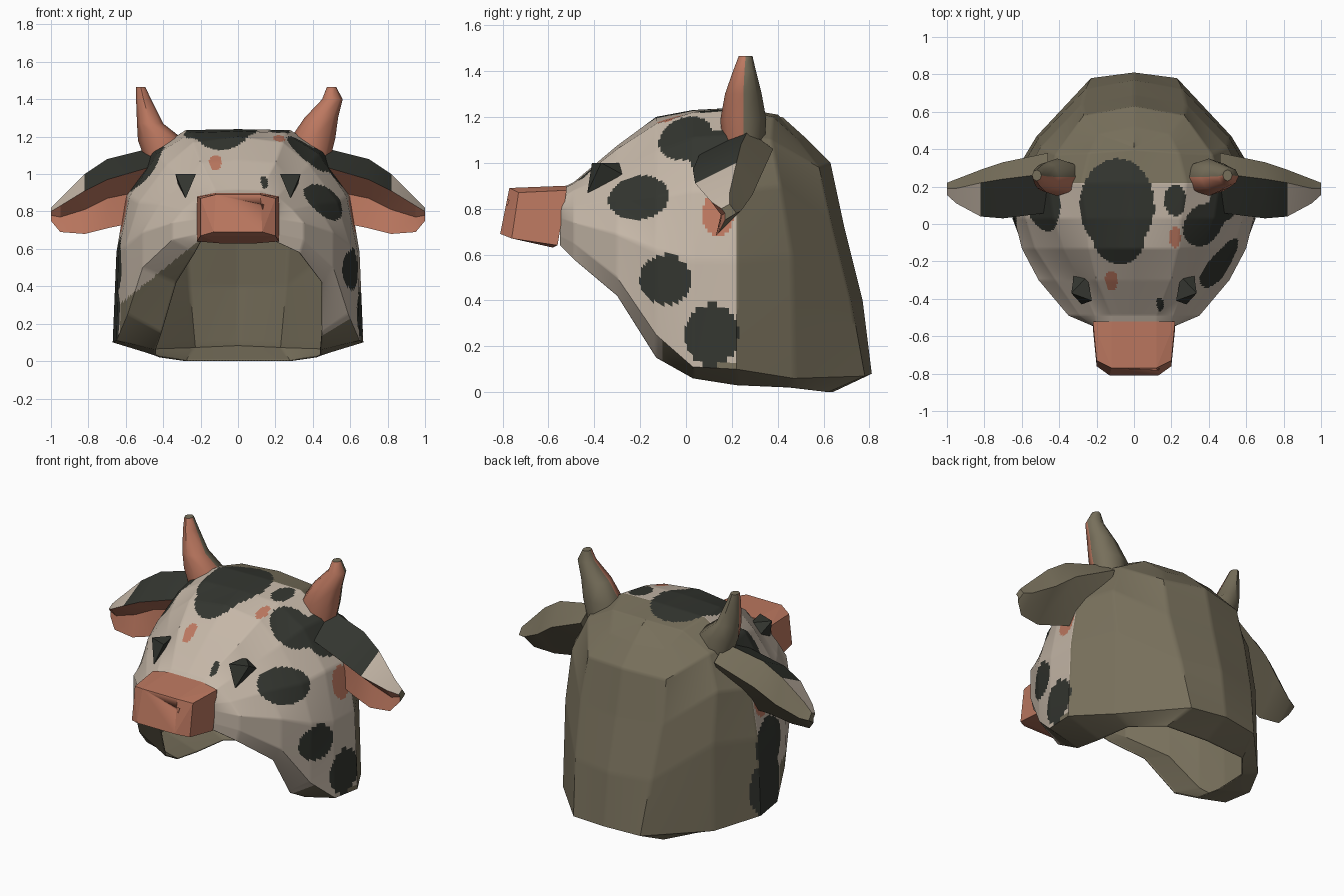
import bpy, bmesh, math
from mathutils import Vector

if "Cube" in bpy.data.objects:
    bpy.data.objects.remove(bpy.data.objects["Cube"])


def mat(name, rgb):
    m = bpy.data.materials.new(name)
    m.diffuse_color = (*rgb, 1)
    m.use_nodes = True
    m.node_tree.nodes["Principled BSDF"].inputs["Base Color"].default_value = m.diffuse_color
    return m


WHITE = mat("cream_white", (0.56, 0.475, 0.39))
BLACK = mat("charcoal", (0.033, 0.036, 0.029))
PINK = mat("dusty_pink", (0.51, 0.19, 0.118))
OLIVE = mat("olive_brown", (0.185, 0.16, 0.105))
MATS = [WHITE, BLACK, PINK, OLIVE]
W, K, P, O = range(4)


def finish(name, bm, rule, angle=35):
    """Turn a bmesh into an object, colouring faces with rule(centre, normal)."""
    bmesh.ops.remove_doubles(bm, verts=bm.verts, dist=0.0005)
    bmesh.ops.recalc_face_normals(bm, faces=bm.faces)
    bm.normal_update()
    top = max(bm.faces, key=lambda f: f.calc_center_median().z)
    if name == "head_shell" and top.normal.z < 0:
        bmesh.ops.reverse_faces(bm, faces=bm.faces)
        bm.normal_update()
    if rule:
        for f in bm.faces:
            f.material_index = rule(f.calc_center_median(), f.normal)
    me = bpy.data.meshes.new(name)
    bm.to_mesh(me)
    bm.free()
    for m in MATS:
        me.materials.append(m)
    ob = bpy.data.objects.new(name, me)
    bpy.context.collection.objects.link(ob)
    bpy.ops.object.select_all(action='DESELECT')
    ob.select_set(True)
    bpy.context.view_layer.objects.active = ob
    bpy.ops.object.shade_smooth_by_angle(angle=math.radians(angle))
    return ob


def hull(name, pts, colour):
    bm = bmesh.new()
    for p in pts:
        bm.verts.new(p)
    bmesh.ops.convex_hull(bm, input=bm.verts)
    return finish(name, bm, lambda c, n: colour, 5)


def tube(name, rings, rule=None, colours=None, angle=35):
    """Closed loft; colours gives colours(ring, side) per face."""
    bm = bmesh.new()
    vs = [[bm.verts.new(p) for p in r] for r in rings]
    n = len(rings[0])
    for i in range(len(vs) - 1):
        for j in range(n):
            k = (j + 1) % n
            f = bm.faces.new((vs[i][j], vs[i][k], vs[i + 1][k], vs[i + 1][j]))
            if colours:
                f.material_index = colours(i, j)
    for end in (vs[0], vs[-1]):
        bm.faces.new(end).material_index = O
    return finish(name, bm, rule, angle)


# Head shell: half arches from lower rim to crown, front to back
FRONT = [
    (-.55, [(.20, .64), (.21, .68), (.21, .76), (.21, .80), (.20, .84), (.12, .88), (0, .885)]),
    (-.49, [(.33, .58), (.35, .65), (.35, .74), (.29, .81), (.21, .88), (.12, .91), (0, .915)]),
    (-.30, [(.45, .42), (.51, .50), (.51, .69), (.42, .84), (.29, .96), (.20, 1.06), (0, 1.075)]),
    (-.13, [(.45, .15), (.59, .25), (.60, .62), (.53, .85), (.38, 1.05), (.24, 1.17), (0, 1.20)]),
    (.03, [(.44, .06), (.65, .11), (.64, .58), (.58, .88), (.43, 1.11), (.25, 1.22), (0, 1.23)]),
    (.22, [(.44, .03), (.67, .10), (.65, .58), (.60, .88), (.46, 1.12), (.28, 1.235), (0, 1.24)]),
]
REAR = [
    [(.42, .45, .02), (.52, .47, .06), (.51, .46, .60), (.50, .41, .90),
     (.42, .37, 1.10), (.24, .38, 1.20), (0, .40, 1.21)],
    [(.28, .62, 0), (.23, .78, .07), (.26, .72, .40), (.28, .64, .72),
     (.27, .58, .98), (.19, .48, 1.11), (0, .41, 1.20)],
    [(0, .64, 0), (0, .81, .08), (0, .77, .40), (0, .69, .72),
     (0, .63, 1.0), (0, .52, 1.11), (0, .42, 1.20)],
]
grid = [[Vector((x, y, z)) for x, z in row] for y, row in FRONT]
grid += [[Vector(p) for p in row] for row in REAR]

# Coat patches: colour, centre, radii
PATCHES = [
    (K, (-.09, .10, 1.2), (.20, .25, .3)),
    (K, (-.08, -.06, 1.2), (.14, .16, .3)),
    (K, (.36, 0, 1.1), (.15, .12, .13)),
    (K, (.47, .13, 1.03), (.12, .12, .13)),
    (K, (.22, .13, 1.2), (.06, .09, .1)),
    (K, (.48, -.21, .85), (.25, .14, .1)),
    (K, (.60, -.09, .49), (.2, .115, .11)),
    (K, (.66, .11, .25), (.2, .12, .135)),
    (K, (-.63, .10, .50), (.2, .14, .16)),
    (K, (-.66, .13, .25), (.2, .15, .2)),
    (K, (-.50, .12, 1.04), (.15, .17, .15)),
    (K, (.14, -.43, .97), (.02, .04, .1)),
    (P, (-.12, -.30, 1.05), (.035, .055, .1)),
    (P, (.22, -.07, 1.19), (.03, .06, .1)),
    (P, (.62, .14, .78), (.1, .07, .1)),
    (P, (-.62, .14, .78), (.1, .07, .1)),
]


def coat(c, n):
    for colour, m, r in PATCHES:
        if sum(((c[i] - m[i]) / r[i]) ** 2 for i in range(3)) < 1:
            return colour if n.z > -.6 else O
    if c.y > .22 or c.z < .12 or (n.z < -.6 and c.y > -.1):
        return O
    if c.x < 0 and c.y < -.02 and c.z < .65 + .8 * (c.x + .2):
        return O
    return W


bm = bmesh.new()
N = 18
for side in (1, -1):
    if side < 0:  # the left jaw rim reaches further inwards
        for k, x in ((1, .23), (2, .33), (3, .41)):
            grid[k][0].x = x
    for i in range(len(grid) - 1):
        for j in range(len(grid[0]) - 1):
            a, b = grid[i][j:j + 2]
            d, e = grid[i + 1][j:j + 2]
            pts = [[a.lerp(b, v / N).lerp(d.lerp(e, v / N), u / N) for v in range(N + 1)]
                   for u in range(N + 1)]
            vs = [[bm.verts.new((p.x * side, p.y, p.z)) for p in row] for row in pts]
            for u in range(N):
                for v in range(N):
                    q = [vs[u][v], vs[u + 1][v], vs[u + 1][v + 1], vs[u][v + 1]]
                    bm.faces.new(q if side > 0 else q[::-1])
head = finish("head_shell", bm, coat)
sol = head.modifiers.new("lining", 'SOLIDIFY')
sol.thickness = .006
sol.offset = -1
sol.material_offset = 3
sol.material_offset_rim = 3

# Muzzle with one small nostril dent
half = [(.12, -.77, .89), (.20, -.73, .87), (.13, -.81, .69), (.20, -.76, .67),
        (.22, -.52, .88), (.12, -.52, .90), (.22, -.56, .64), (.10, -.58, .63)]
muzzle = hull("muzzle", [(x * s, y, z) for x, y, z in half for s in (1, -1)], P)
dent = hull("nostril_cutter", [(.09, -.86, .86), (.165, -.86, .86), (.14, -.86, .77),
                               (.13, -.74, .83)], P)
cut = muzzle.modifiers.new("nostril", 'BOOLEAN')
cut.operation = 'DIFFERENCE'
cut.object = dent
bpy.context.view_layer.objects.active = muzzle
bpy.ops.object.modifier_apply(modifier=cut.name)
bpy.data.objects.remove(dent)

# Ear sections (y, z): front lip, ridge, back, lower lip, inner hollow
EAR = [
    (.46, [(.06, 1.04), (.27, 1.14), (.38, 1.06), (.22, .76), (.20, .92)]),
    (.70, [(.03, .97), (.24, 1.08), (.33, .95), (.15, .71), (.17, .87)]),
    (.82, [(.04, .91), (.22, 1.0), (.29, .86), (.13, .68), (.16, .81)]),
    (.95, [(.11, .83), (.19, .87), (.24, .79), (.14, .69), (.155, .77)]),
    (1.0, [(.155, .80), (.19, .82), (.22, .78), (.17, .75), (.17, .78)]),
]


def ear_colour(i, j):
    if j == 0:
        return K if i < 2 else W
    return O if j in (1, 2) else P


# Horn rings: x, z, radius x, y centre, radius y
HORNS = {
    1: [(.38, 1.03, .10, .25, .09), (.40, 1.19, .12, .25, .10), (.445, 1.30, .09, .25, .08),
        (.505, 1.40, .055, .255, .05), (.50, 1.465, .025, .26, .03)],
    -1: [(.38, 1.03, .10, .25, .09), (.41, 1.18, .125, .25, .10), (.47, 1.27, .07, .25, .08),
         (.505, 1.40, .04, .255, .05), (.52, 1.465, .025, .26, .03)],
}


def horn_colour(c, n):
    return P if n.y < -.1 and c.z < 1.46 else O


for s, label in ((1, "right"), (-1, "left")):
    tube("ear_" + label, [[(x * s, y, z) for y, z in ring] for x, ring in EAR],
         colours=ear_colour, angle=30)
    rings = [[((x + rx * math.cos(t)) * s, y + ry * math.sin(t), z)
              for t in [math.tau * k / 8 for k in range(8)]]
             for x, z, rx, y, ry in HORNS[s]]
    tube("horn_" + label, rings, rule=horn_colour, angle=50)
    # Wedge-shaped eye
    hull("eye_" + label, [(x * s, y, z) for x, y, z in [
        (.225, -.41, 1.0), (.335, -.37, 1.0), (.28, -.43, .87),
        (.25, -.28, 1.0), (.32, -.26, .94), (.28, -.30, .89)]], K)
